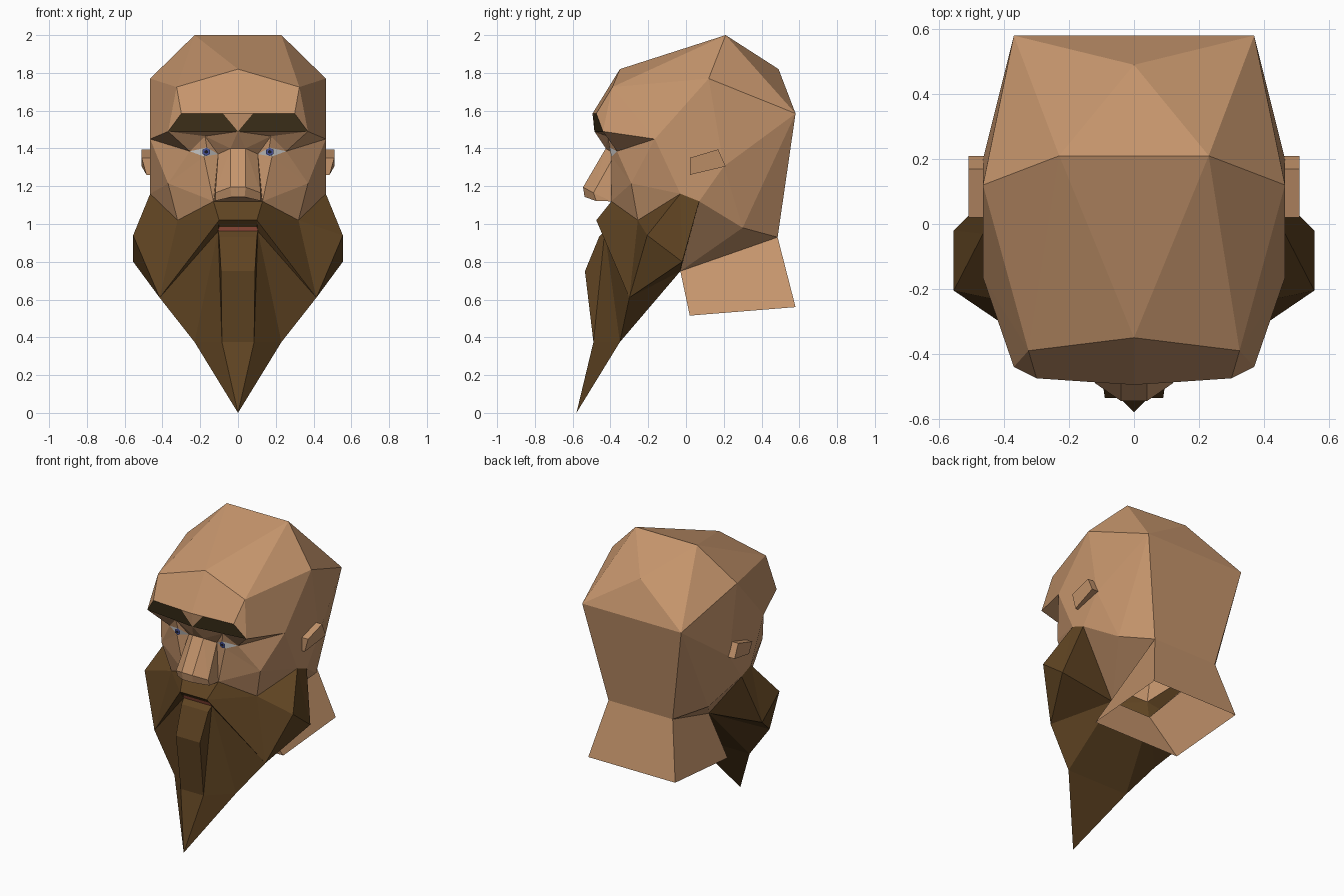
import bpy, bmesh, math
from mathutils import Vector

if "Cube" in bpy.data.objects:
    bpy.data.objects.remove(bpy.data.objects["Cube"])

def material(name, rgb):
    m = bpy.data.materials.new(name)
    m.diffuse_color = (*rgb, 1)
    m.use_nodes = True
    m.node_tree.nodes["Principled BSDF"].inputs["Base Color"].default_value = m.diffuse_color
    return m

SKIN = material("skin", (0.56, 0.30, 0.15))
HAIR = material("hair", (0.115, 0.057, 0.016))
BROW = material("brow_hair", (0.055, 0.035, 0.012))
WHITE = material("eye_white", (0.75, 0.75, 0.78))
BLUE = material("iris", (0.06, 0.08, 0.30))
BLACK = material("pupil", (0.01, 0.01, 0.015))
RED = material("lip", (0.42, 0.10, 0.06))

# Named landmarks of the right half
SKULL = dict(
    browmid=(0, -.495, 1.585), browin=(.08, -.49, 1.585), brow=(.30, -.475, 1.585),
    hairmid=(0, -.35, 1.82), hair=(.325, -.39, 1.725), crown=(.23, .21, 2.0),
    side=(.465, .12, 1.77), backmid=(0, .49, 1.82), back=(.37, .58, 1.585),
    temple=(.465, -.165, 1.45), ridge=(.37, -.44, 1.49), ridgemid=(0, -.485, 1.49),
    ear=(.465, .20, 1.305), burn=(.465, -.03, 1.16), burnback=(.465, .07, 1.12),
    jaw=(.375, .30, .98), nape=(.24, .485, .93), chin=(.15, -.03, .75),
    neckback=(.325, .58, .56), neckfront=(.325, .02, .515))
FACE = dict(
    cheek=(.37, -.29, 1.215), jowl=(.32, -.255, 1.02), lid=(.175, -.415, 1.465),
    eyeout=(.255, -.365, 1.385), eyein=(.105, -.375, 1.37), eyelow=(.18, -.395, 1.357),
    eyeup=(.165, -.405, 1.405), bridge=(.04, -.425, 1.40), tip=(.04, -.545, 1.195),
    tiplow=(.035, -.537, 1.143), wing=(.12, -.49, 1.165), winglow=(.12, -.475, 1.122),
    nosebase=(.13, -.395, 1.12))
BEARD = dict(
    puff=(.555, -.205, .94), pufflow=(.555, -.02, .80), lobe=(.415, -.30, .61),
    hem=(.23, -.35, .375), point=(0, -.58, 0), must=(.10, -.475, 1.02),
    lip=(.10, -.44, .985), mouth=(.105, -.43, .962), strip1=(.10, -.46, .932),
    strip2=(.09, -.535, .75), strip3=(.085, -.49, .375))
POINTS = {**SKULL, **FACE, **BEARD}

def shell(name, mat, ref, *groups):
    """Faces by landmark, mirrored in x; a trailing ' means the other side."""
    bm, verts, done = bmesh.new(), {}, set()
    for spec in [s for g in groups for s in g.split(",")]:
        for flip in (1, -1):
            loop = []
            for key in spec.split():
                x, y, z = POINTS[key.strip("'")]
                x *= flip * (-1 if key.endswith("'") else 1)
                co = (x + 0.0, y, z)
                if co not in verts:
                    verts[co] = bm.verts.new(co)
                loop.append(verts[co])
            if frozenset(loop) in done:
                continue
            done.add(frozenset(loop))
            f = bm.faces.new(loop)
            f.normal_update()
            if f.normal.dot(f.calc_center_median() - Vector(ref)) < 0:
                f.normal_flip()
    return finish(name, bm, mat)

def finish(name, bm, mat):
    me = bpy.data.meshes.new(name)
    bm.to_mesh(me)
    bm.free()
    me.materials.append(mat)
    ob = bpy.data.objects.new(name, me)
    bpy.context.collection.objects.link(ob)
    return ob

# Skull: forehead and crown, sides, back
shell("skull", SKIN, (0, 0, 1.3),
      "browmid browin brow hair hairmid, browmid browin ridgemid, hairmid hair crown",
      "hairmid crown crown', hair side crown, crown crown' backmid, crown back backmid",
      "hair brow ridge, hair ridge temple, hair temple side, crown side back",
      "side ear back, side temple ear, temple burn ear, ear burn burnback",
      "ear burnback jaw, ear jaw back, burnback chin jaw, jaw chin nape",
      "backmid back back', back jaw nape, back nape nape' back'")

# Neck, open at the bottom
shell("neck", SKIN, (0, .25, .75),
      "nape chin neckfront neckback, nape nape' neckback' neckback",
      "chin chin' neckfront' neckfront")

# Eye sockets and cheeks
shell("face", SKIN, (0, 0, 1.3),
      "ridgemid ridge lid, ridge temple eyeout, ridge eyeout lid, ridgemid lid bridge",
      "ridgemid bridge bridge', lid eyeout eyeup, lid eyeup eyein, lid eyein bridge",
      "temple cheek eyeout, eyeout cheek eyelow, eyelow cheek nosebase",
      "eyelow nosebase eyein, cheek jowl nosebase, temple cheek burn, cheek jowl burn")

# Nose
shell("nose", SKIN, (0, -.40, 1.2),
      "bridge bridge' tip' tip, bridge tip wing, bridge wing eyein, eyein wing nosebase",
      "tip tip' tiplow' tiplow, tip tiplow winglow wing, wing winglow nosebase",
      "tiplow winglow nosebase, tiplow nosebase nosebase' tiplow'")

# Eyebrows and eyes
shell("eyebrows", BROW, (0, 0, 1.5), "browin brow ridge ridgemid")
shell("eyes", WHITE, (0, 0, 1.38), "eyein eyelow eyeup, eyelow eyeout eyeup")
for sx, side in ((1, "right"), (-1, "left")):
    for part, r, y, mat in (("iris", .022, -.405, BLUE), ("pupil", .010, -.408, BLACK)):
        bpy.ops.mesh.primitive_circle_add(vertices=6, radius=r, fill_type='NGON',
                                          location=(sx * .168, y, 1.382),
                                          rotation=(math.pi / 2, 0, 0))
        ob = bpy.context.object
        ob.name = f"{part}_{side}"
        ob.data.materials.append(mat)

# Beard: moustache, side lobes, underside, raised centre strip
shell("beard", HAIR, (0, -.2, .95),
      "nosebase nosebase' must' must, nosebase jowl must, must must' lip' lip, must lip mouth",
      "jowl lobe must, jowl puff lobe, jowl burn puff, burn burnback pufflow",
      "burn pufflow puff, puff pufflow lobe, must lobe mouth, mouth lobe hem",
      "pufflow burnback chin, pufflow chin lobe, chin hem lobe, chin chin' hem' hem",
      "mouth strip3 hem, mouth strip1 strip2 strip3, mouth mouth' strip1' strip1",
      "strip1 strip1' strip2' strip2, strip2 strip2' strip3' strip3",
      "strip3 strip3' point, strip3 point hem, hem hem' point")
shell("lips", RED, (0, 0, .97), "lip lip' mouth' mouth")

# Ears: slanted four-sided wedges
EAR = [(.02, 1.35), (.17, 1.395), (.21, 1.305), (.02, 1.26)]
for sx, side in ((1, "right"), (-1, "left")):
    bm = bmesh.new()
    outer = [bm.verts.new((sx * (.485 if z < 1.3 else .51), y, z)) for y, z in EAR]
    inner = [bm.verts.new((sx * .44, y, z)) for y, z in EAR]
    bm.faces.new(outer)
    bm.faces.new(inner)
    for i in range(4):
        j = (i + 1) % 4
        bm.faces.new((outer[i], outer[j], inner[j], inner[i]))
    bmesh.ops.recalc_face_normals(bm, faces=bm.faces)
    finish(f"ear_{side}", bm, SKIN)
